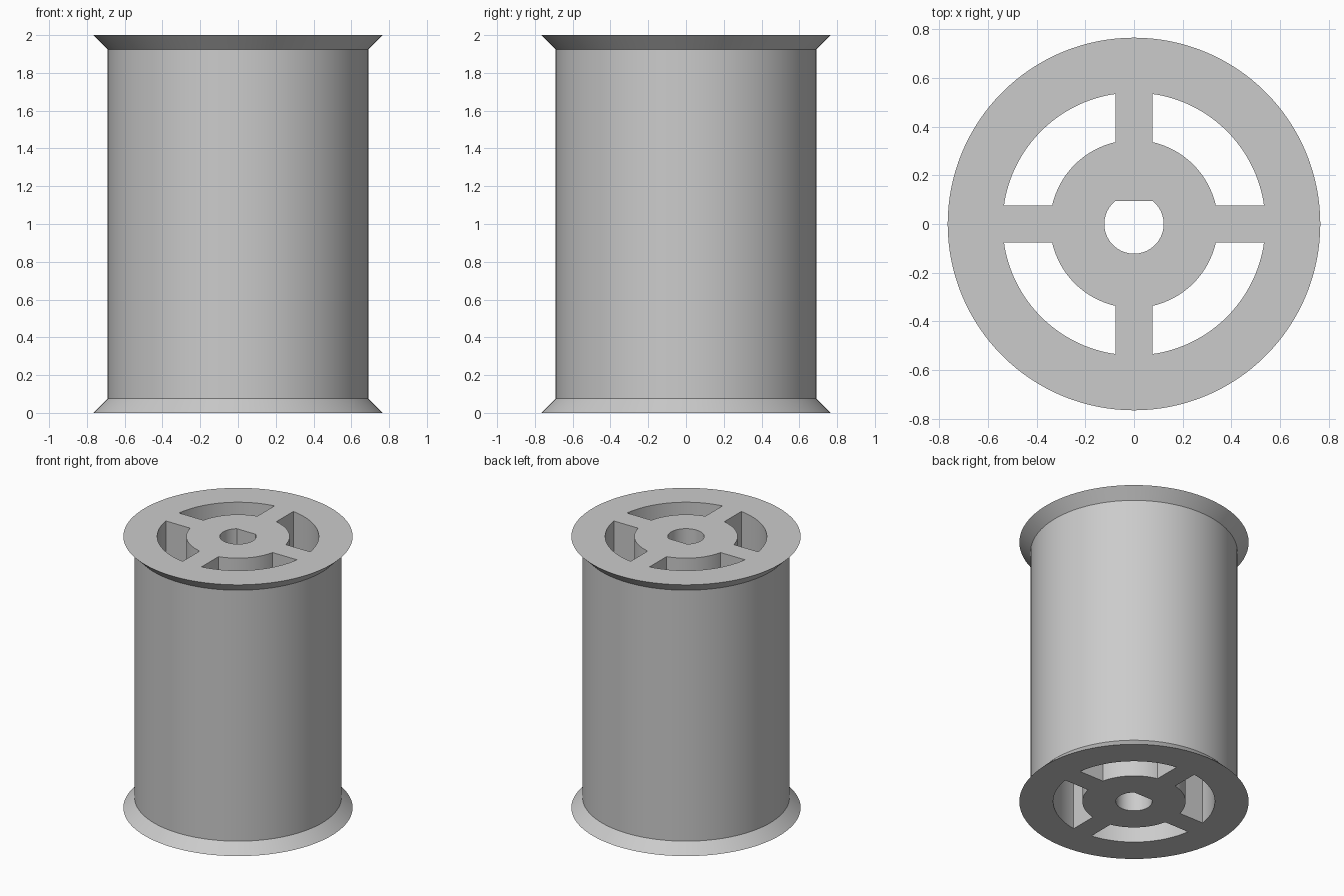
import bpy, bmesh, math

if "Cube" in bpy.data.objects:
    bpy.data.objects.remove(bpy.data.objects["Cube"])

HEIGHT, RIM, BARREL, LIP = 2.0, 0.766, 0.691, 0.075
WINDOW, HUB, SPOKE = 0.54, 0.345, 0.077
BORE, FLAT = 0.122, 0.095
SEGMENTS = 128

grey = bpy.data.materials.new("grey_plastic")
grey.use_nodes = True
colour = (0.6, 0.6, 0.6, 1)
grey.diffuse_color = colour
grey.node_tree.nodes["Principled BSDF"].inputs["Base Color"].default_value = colour


def add_object(name, bm):
    bmesh.ops.recalc_face_normals(bm, faces=bm.faces)
    mesh = bpy.data.meshes.new(name)
    bm.to_mesh(mesh)
    bm.free()
    mesh.materials.append(grey)
    obj = bpy.data.objects.new(name, mesh)
    bpy.context.collection.objects.link(obj)
    return obj


def loft(bm, rings):
    """Skin a stack of equal rings and cap both ends."""
    loops = [[bm.verts.new(p) for p in ring] for ring in rings]
    for a, b in zip(loops, loops[1:]):
        for i in range(len(a)):
            j = (i + 1) % len(a)
            bm.faces.new((a[i], a[j], b[j], b[i]))
    bm.faces.new(loops[0][::-1])
    bm.faces.new(loops[-1])


def arc(radius, start, end, steps):
    angles = [start + (end - start) * i / steps for i in range(steps + 1)]
    return [(radius * math.cos(a), radius * math.sin(a)) for a in angles]


def prism(bm, outline):
    loft(bm, [[(x, y, z) for x, y in outline] for z in (-0.1, HEIGHT + 0.1)])


# Solid barrel with flared lips at both ends
bm = bmesh.new()
profile = [(RIM, 0), (BARREL, LIP), (BARREL, HEIGHT - LIP), (RIM, HEIGHT)]
loft(bm, [[(x, y, z) for x, y in arc(r, 0, math.tau, SEGMENTS)[:-1]]
          for r, z in profile])
spool = add_object("spool_body", bm)

# Cutter: four windows between the spokes and a bore with one flat side
bm = bmesh.new()
outer, inner = math.asin(SPOKE / WINDOW), math.asin(SPOKE / HUB)
quarter = math.pi / 2
for k in range(4):
    turn = k * quarter
    prism(bm, arc(WINDOW, turn + outer, turn + quarter - outer, 32)
          + arc(HUB, turn + quarter - inner, turn + inner, 24))
flat = math.asin(FLAT / BORE)
prism(bm, arc(BORE, math.pi - flat, math.tau + flat, 48))
cutter = add_object("opening_cutter", bm)
cutter.hide_render = True

# Cut the openings right through, then drop the cutter
cut = spool.modifiers.new("openings", "BOOLEAN")
cut.operation, cut.solver, cut.object = "DIFFERENCE", "EXACT", cutter
bpy.context.view_layer.objects.active = spool
spool.select_set(True)
bpy.ops.object.modifier_apply(modifier=cut.name)
bpy.data.objects.remove(cutter)
bpy.ops.object.shade_smooth_by_angle(angle=math.radians(30))
